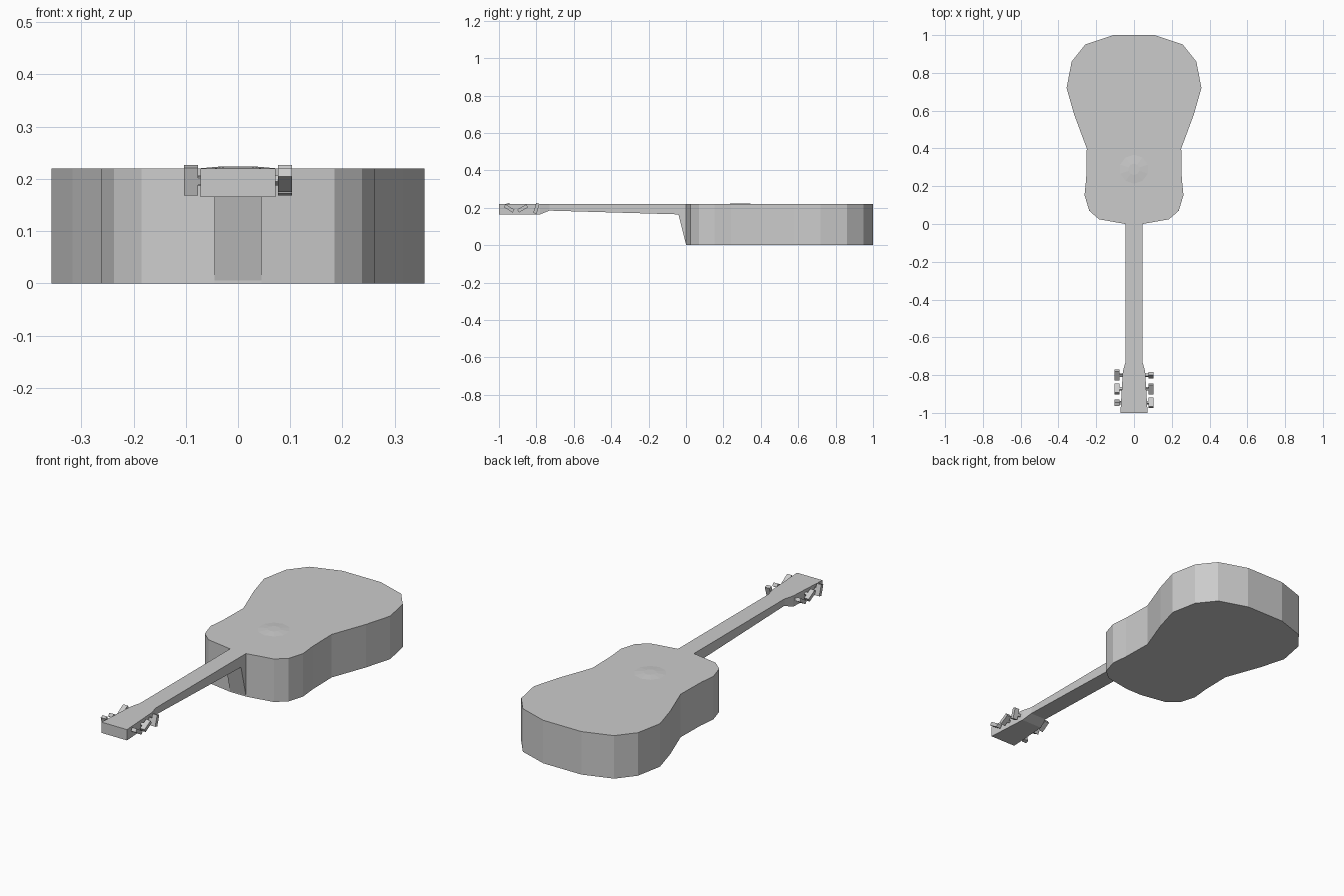
import bpy, bmesh, math
from mathutils import Matrix, Vector

cube = bpy.data.objects.get("Cube")
if cube:
    bpy.data.objects.remove(cube, do_unlink=True)

grey = bpy.data.materials.new("plain_grey")
grey.use_nodes = True
grey.diffuse_color = (0.6, 0.6, 0.6, 1)
grey.node_tree.nodes["Principled BSDF"].inputs["Base Color"].default_value = (0.6, 0.6, 0.6, 1)

TOP = 0.22


def finish(name, bm):
    bmesh.ops.recalc_face_normals(bm, faces=bm.faces)
    mesh = bpy.data.meshes.new(name)
    bm.to_mesh(mesh)
    bm.free()
    mesh.materials.append(grey)
    obj = bpy.data.objects.new(name, mesh)
    bpy.context.collection.objects.link(obj)
    return obj


# Body: half outline mirrored, then extruded upward
half = [(0.045, 0), (0.185, 0.025), (0.237, 0.07), (0.262, 0.153), (0.253, 0.24),
        (0.25, 0.4), (0.317, 0.58), (0.357, 0.72), (0.33, 0.86), (0.258, 0.95), (0.108, 1)]
outline = half + [(-x, y) for x, y in reversed(half)]
bm = bmesh.new()
base = bm.faces.new([bm.verts.new((x, y, 0)) for x, y in outline])
top = bmesh.ops.extrude_face_region(bm, geom=[base])["geom"]
bmesh.ops.translate(bm, vec=(0, 0, TOP), verts=[v for v in top if isinstance(v, bmesh.types.BMVert)])
finish("body", bm)

# Shallow dome where the sound hole sits
bm = bmesh.new()
bmesh.ops.create_cone(bm, cap_ends=True, segments=10, radius1=0.1, radius2=0.03, depth=0.006)
bmesh.ops.translate(bm, vec=(0, 0.29, TOP + 0.001), verts=bm.verts)
finish("sound_hole_dome", bm)

# Neck, heel and headstock: rectangular sections (y, half width, underside height)
sections = [(-1, 0.072, 0.165), (-0.78, 0.059, 0.165), (-0.73, 0.045, 0.185),
            (-0.04, 0.045, 0.165), (0, 0.045, 0.005)]
bm = bmesh.new()
rings = [[bm.verts.new(p) for p in ((-w, y, z), (w, y, z), (w, y, TOP), (-w, y, TOP))]
         for y, w, z in sections]
for a, b in zip(rings, rings[1:]):
    for i in range(4):
        j = (i + 1) % 4
        bm.faces.new((a[i], a[j], b[j], b[i]))
bm.faces.new(rings[0])
bm.faces.new(rings[-1])
finish("neck_and_headstock", bm)


# Tuning pegs: a thin shaft and a turned paddle
def peg(name, side, y, tilt):
    bm = bmesh.new()
    turn = Matrix.Rotation(math.radians(tilt), 4, "X")
    spot = Matrix.Translation(Vector((0, y, 0.197)))
    for x, size in ((0.09, (0.026, 0.018, 0.056)), (0.066, (0.036, 0.014, 0.014))):
        place = spot @ Matrix.Translation((side * x, 0, 0)) @ turn @ Matrix.Diagonal((*size, 1))
        bmesh.ops.create_cube(bm, size=1, matrix=place)
    finish(name, bm)


tilts = (-17, -60, 58)
for i, tilt in enumerate(tilts):
    peg(f"left_tuning_peg_{i + 1}", 1, -0.8 - 0.073 * i, tilt)
    peg(f"right_tuning_peg_{i + 1}", -1, -0.8 - 0.073 * (2 - i), -tilt)
